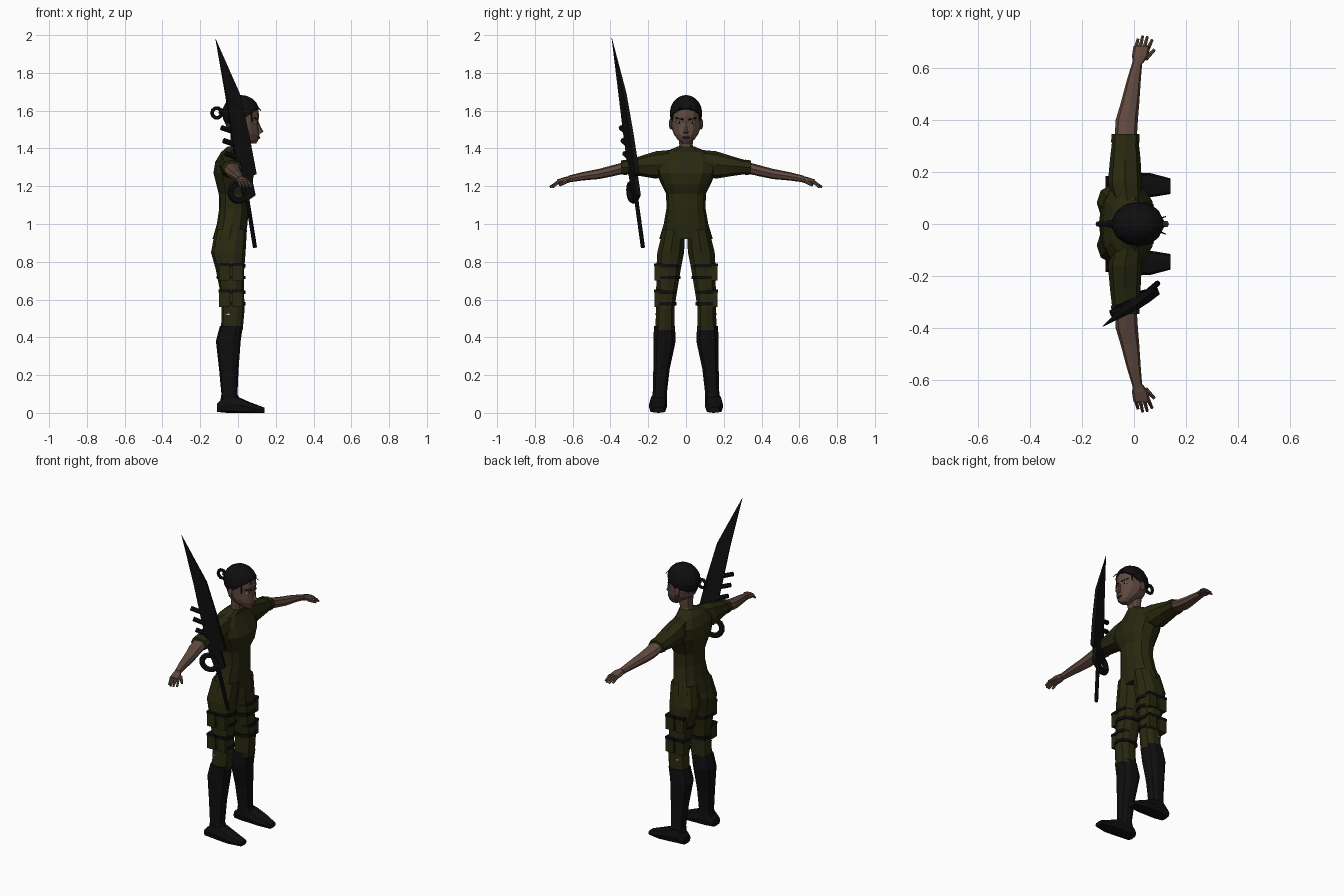
import bpy, bmesh, math
from mathutils import Vector, Matrix

if "Cube" in bpy.data.objects:
    bpy.data.objects.remove(bpy.data.objects["Cube"])


def material(name, rgb):
    m = bpy.data.materials.new(name)
    m.diffuse_color = (*rgb, 1)
    m.use_nodes = True
    m.node_tree.nodes["Principled BSDF"].inputs["Base Color"].default_value = m.diffuse_color
    return m


OLIVE = material("olive cloth", (0.021, 0.021, 0.005))
BLACK = material("black leather", (0.0045, 0.0045, 0.005))
SKIN = material("brown skin", (0.115, 0.066, 0.048))
LIP = material("dark lips", (0.06, 0.028, 0.025))
WHITE = material("eye white", (0.6, 0.6, 0.55))


def finish(name, bm, mat, mirror=False):
    bmesh.ops.recalc_face_normals(bm, faces=bm.faces)
    me = bpy.data.meshes.new(name)
    bm.to_mesh(me)
    bm.free()
    me.materials.append(mat)
    ob = bpy.data.objects.new(name, me)
    bpy.context.collection.objects.link(ob)
    if mirror:
        mod = ob.modifiers.new("mirror", 'MIRROR')
        mod.use_axis = (False, True, False)
        mod.use_mirror_merge = False
    return ob


def loft(name, rings, mat, axis='z', n=10, power=0.85, mirror=False):
    """Rings are (position, a0, a1, b0, b1): extents on the two other axes."""
    bm = bmesh.new()
    loops = []
    for t, a0, a1, b0, b1 in rings:
        loop = []
        for i in range(n):
            an = 2 * math.pi * i / n
            c, s = math.cos(an), math.sin(an)
            a = (a0 + a1) / 2 + (a1 - a0) / 2 * math.copysign(abs(c) ** power, c)
            b = (b0 + b1) / 2 + (b1 - b0) / 2 * math.copysign(abs(s) ** power, s)
            co = {'z': (a, b, t), 'y': (a, t, b), 'x': (t, a, b)}[axis]
            loop.append(bm.verts.new(co))
        loops.append(loop)
    for p, q in zip(loops, loops[1:]):
        for i in range(n):
            j = (i + 1) % n
            bm.faces.new((p[i], p[j], q[j], q[i]))
    bm.faces.new(loops[0])
    bm.faces.new(loops[-1])
    return finish(name, bm, mat, mirror)


def rod(name, p, q, r1, r2, mat, n=6, mirror=False):
    p, q = Vector(p), Vector(q)
    bm = bmesh.new()
    rot = (q - p).to_track_quat('Z', 'Y').to_matrix().to_4x4()
    bmesh.ops.create_cone(bm, cap_ends=True, segments=n, radius1=r1, radius2=r2,
                          depth=(q - p).length, matrix=Matrix.Translation((p + q) / 2) @ rot)
    return finish(name, bm, mat, mirror)


def box(name, c, s, mat, mirror=False):
    bm = bmesh.new()
    bmesh.ops.create_cube(bm, size=1, matrix=Matrix.Translation(c) @ Matrix.Diagonal((*s, 1)))
    return finish(name, bm, mat, mirror)


def ball(name, c, s, mat, mirror=False, cut=None, u=12, v=8):
    bm = bmesh.new()
    bmesh.ops.create_uvsphere(bm, u_segments=u, v_segments=v, radius=1,
                              matrix=Matrix.Translation(c) @ Matrix.Diagonal((*s, 1)))
    if cut:
        bmesh.ops.bisect_plane(bm, geom=bm.verts[:] + bm.edges[:] + bm.faces[:],
                               plane_co=cut[0], plane_no=cut[1], clear_inner=True)
        bmesh.ops.holes_fill(bm, edges=bm.edges[:])
    return finish(name, bm, mat, mirror)


def torus(name, c, w, u, R, r, mat, n=14, k=6):
    c, nrm = Vector(c), w.cross(u)
    bm = bmesh.new()
    g = []
    for i in range(n):
        a = 2 * math.pi * i / n
        d = w * math.cos(a) + u * math.sin(a)
        g.append([bm.verts.new(c + d * (R + r * math.cos(2 * math.pi * j / k))
                               + nrm * r * math.sin(2 * math.pi * j / k)) for j in range(k)])
    for i in range(n):
        for j in range(k):
            a, b = (i + 1) % n, (j + 1) % k
            bm.faces.new((g[i][j], g[a][j], g[a][b], g[i][b]))
    return finish(name, bm, mat)


# Torso and hips
loft("torso", [(z, b, f, -h, h) for z, b, f, h in [
    (.92, -.135, .038, .142), (1.0, -.112, .05, .118), (1.08, -.1, .057, .104),
    (1.16, -.102, .057, .105), (1.21, -.115, .078, .13), (1.27, -.13, .083, .158),
    (1.33, -.12, .052, .165), (1.38, -.09, .03, .115), (1.41, -.055, .032, .045)]], OLIVE, n=12)

# Trouser legs, boots and feet
loft("leg", [(.97, -.12, .047, .002, .125), (.85, -.143, .04, .007, .155), (.76, -.118, .033, .025, .16),
             (.66, -.098, .031, .042, .16), (.55, -.086, .035, .06, .16),
             (.44, -.09, .025, .058, .165)], OLIVE, mirror=True)
loft("boot", [(.46, -.096, .026, .056, .172), (.38, -.117, .014, .052, .175), (.23, -.1, .003, .085, .175),
              (.1, -.088, -.003, .1, .178), (.04, -.098, .02, .1, .185)], BLACK, mirror=True)
loft("foot", [(-.11, .112, .183, .005, .05), (-.06, .1, .19, 0, .1), (0, .1, .196, 0, .085),
              (.06, .102, .196, 0, .058), (.14, .115, .175, 0, .028)],
     BLACK, axis='x', n=8, power=0.6, mirror=True)

# Thigh pouches, flaps and straps
for i, z in enumerate((.745, .605)):
    for k, x in enumerate((-.072, -.002)):
        box(f"pouch_{i}_{k}", (x, .138, z), (.056, .06, .09), OLIVE, True)
        box(f"pouch_flap_{i}_{k}", (x, .139, z + .04), (.06, .062, .014), BLACK, True)
    y0 = .025 if i == 0 else .048
    for j, d in enumerate((-.028, .034)):
        zz = z + d
        loft(f"strap_{i}_{j}", [(zz - .009, -.112 + i * .018, .04, y0, .163),
                                (zz + .009, -.115 + i * .018, .04, y0, .163)], BLACK, mirror=True)
box("knee_stud", (-.055, .161, .522), (.02, .006, .006), WHITE, True)

# Sleeves and cuffs
loft("sleeve", [(.05, -.07, .03, 1.27, 1.395), (.16, -.1, .03, 1.24, 1.385),
                (.25, -.092, .025, 1.255, 1.357), (.335, -.082, .016, 1.267, 1.332)],
     OLIVE, axis='y', n=8, mirror=True)
loft("cuff", [(.312, -.088, .022, 1.259, 1.341), (.345, -.086, .02, 1.262, 1.336)],
     OLIVE, axis='y', n=8, mirror=True)

# Forearms and hands
loft("arm", [(.32, -.075, .01, 1.268, 1.33), (.4, -.07, .015, 1.25, 1.308), (.46, -.052, .02, 1.238, 1.292),
             (.55, -.028, .026, 1.23, 1.274), (.625, -.005, .032, 1.22, 1.255)],
     SKIN, axis='y', n=8, mirror=True)
loft("palm", [(.615, -.003, .034, 1.22, 1.255), (.645, -.008, .055, 1.213, 1.248),
              (.682, -.002, .062, 1.208, 1.236)], SKIN, axis='y', n=8, mirror=True)
for i in range(4):
    x = .007 + i * .016
    tip = (x + .008 + i * .002, (.708, .72, .718, .705)[i], 1.195)
    rod(f"finger_{i}", (x, .675, 1.224), tip, .009, .006, SKIN, mirror=True)
rod("thumb", (.045, .635, 1.225), (.078, .668, 1.205), .011, .007, SKIN, mirror=True)

# Neck and head
loft("neck", [(.0 + z, b, f, -h, h) for z, b, f, h in [
    (1.37, -.05, .028, .046), (1.42, -.038, .032, .037), (1.49, -.04, .05, .043)]], SKIN)
loft("head", [(z, b, f, -h, h) for z, b, f, h in [
    (1.425, .05, .096, .018), (1.445, .015, .108, .043), (1.475, -.03, .114, .064),
    (1.50, -.055, .111, .074), (1.535, -.068, .106, .078), (1.57, -.072, .112, .079),
    (1.62, -.068, .106, .075), (1.66, -.035, .065, .045)]], SKIN, n=12, power=1)
loft("nose", [(1.478, .1, .116, -.013, .013), (1.488, .1, .135, -.014, .014),
              (1.515, .095, .12, -.008, .008), (1.545, .09, .108, -.006, .006)], SKIN, n=6)
ball("lips", (.108, 0, 1.457), (.01, .021, .008), LIP, u=8, v=6)
ball("eye", (.09, .036, 1.537), (.011, .017, .007), WHITE, True, u=8, v=6)
ball("pupil", (.097, .035, 1.537), (.006, .005, .006), BLACK, True, u=8, v=6)
rod("eyebrow", (.106, .014, 1.553), (.088, .055, 1.561), .004, .003, BLACK, mirror=True)
ball("ear", (.005, .08, 1.53), (.018, .011, .03), SKIN, True, u=8, v=6)

# Hair cap, looped bun and loose strands
ball("hair", (.016, 0, 1.585), (.102, .086, .098), BLACK,
     cut=((.11, 0, 1.61), Vector((-.56, 0, .83))), u=14, v=10)
torus("hair_bun", (-.112, 0, 1.588), Vector((1, 0, 0)), Vector((0, 0, 1)), .026, .01, BLACK, n=10)
rod("bun_knot", (-.07, 0, 1.59), (-.1, 0, 1.6), .02, .014, BLACK)
for i, y in enumerate((-.03, .022)):
    rod(f"strand_{i}", (.1, y, 1.625), (.122, y * 1.3, 1.6), .003, .002, BLACK, n=4)
rod("temple_strand", (.07, .068, 1.59), (.075, .074, 1.54), .005, .002, BLACK, n=4, mirror=True)

# Sword frame: U runs up the sword, W across the blade
O = Vector((.09, -.228, .875))
U = Vector((-.16, -.138, 1)).normalized()
W = Vector((math.cos(.35), math.sin(.35), 0))
W = (W - U * W.dot(U)).normalized()
N = U.cross(W)


def at(w, u):
    return O + W * w + U * u


def plate(name, outline, mat):
    """Outline points are (w, u, half thickness)."""
    bm = bmesh.new()
    a = [bm.verts.new(at(w, u) + N * t) for w, u, t in outline]
    b = [bm.verts.new(at(w, u) - N * t) for w, u, t in outline]
    bm.faces.new(a)
    bm.faces.new(b)
    for i in range(len(a)):
        j = (i + 1) % len(a)
        bm.faces.new((a[i], a[j], b[j], b[i]))
    return finish(name, bm, mat)


plate("sword_blade", [(-.034, 1.14, .001), (.05, .823, .009), (.064, .6, .012), (.07, .385, .013),
                      (.04, .38, .013), (.046, .275, .012), (-.014, .25, .012), (-.03, .385, .013),
                      (-.03, .6, .012), (-.027, .823, .009)], BLACK)
rod("sword_handle", at(0, 0), at(0, .3), .011, .011, BLACK, n=8)
torus("sword_ring", at(-.042, .31), W, U, .047, .017, BLACK)
for i in range(3):
    u = .49 + i * .07
    rod(f"sword_prong_{i}", at(-.015, u), at(-.08, u + .035), .014, .014, BLACK, n=8)
